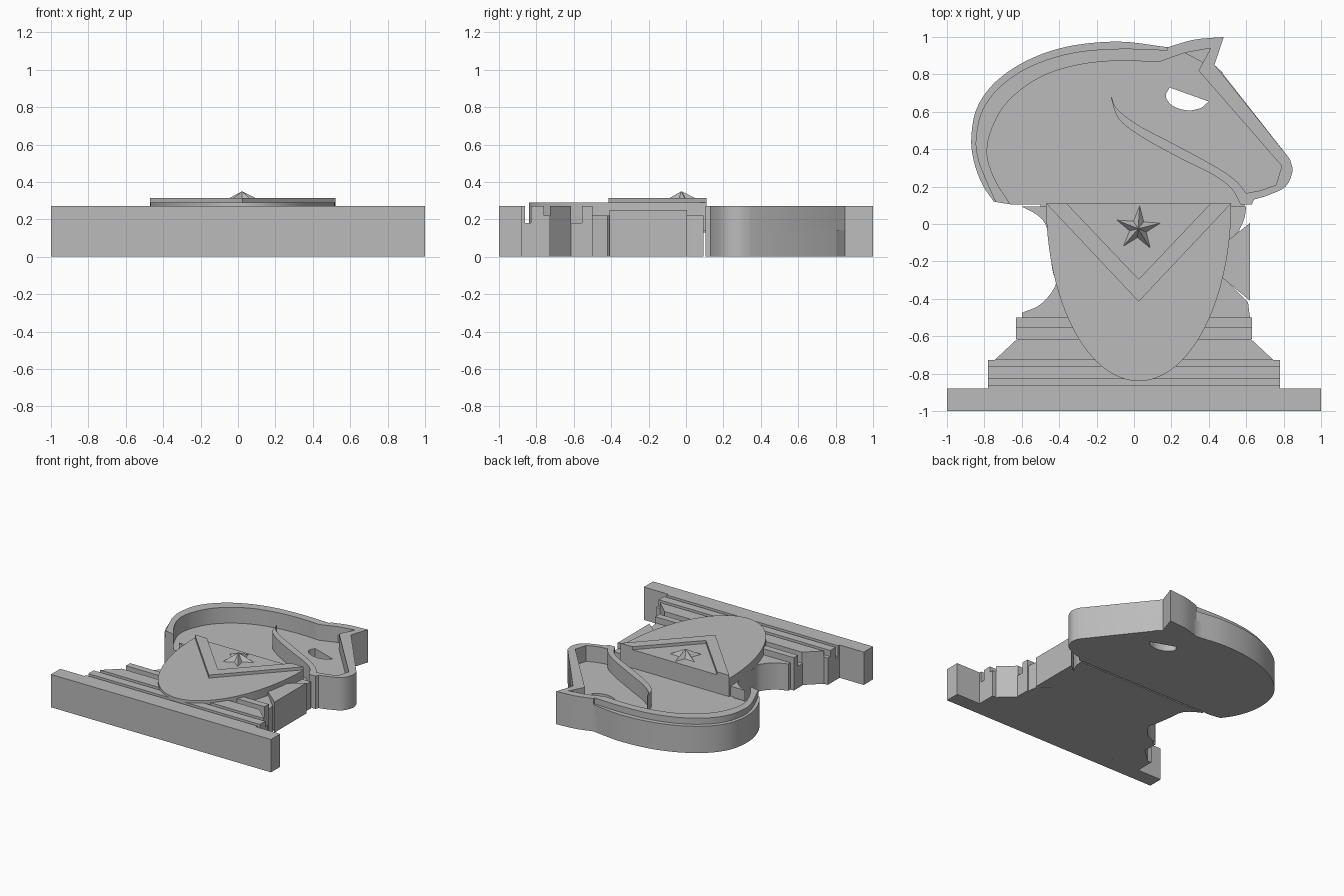
import bpy, bmesh, math
from mathutils import Vector

cube = bpy.data.objects.get("Cube")
if cube:
    bpy.data.objects.remove(cube, do_unlink=True)

grey = bpy.data.materials.new("stone grey")
grey.use_nodes = True
COLOUR = (0.5, 0.5, 0.5, 1)
grey.diffuse_color = COLOUR
grey.node_tree.nodes["Principled BSDF"].inputs["Base Color"].default_value = COLOUR


def finish(name, mesh):
    """Weld, orient, colour and link a mesh."""
    bm = bmesh.new()
    bm.from_mesh(mesh)
    bmesh.ops.remove_doubles(bm, verts=bm.verts, dist=1e-4)
    bmesh.ops.recalc_face_normals(bm, faces=bm.faces)
    bm.to_mesh(mesh)
    bm.free()
    mesh.materials.clear()
    mesh.materials.append(grey)
    obj = bpy.data.objects.new(name, mesh)
    bpy.context.collection.objects.link(obj)
    bpy.ops.object.select_all(action='DESELECT')
    obj.select_set(True)
    bpy.context.view_layer.objects.active = obj
    bpy.ops.object.shade_smooth_by_angle(angle=math.radians(25))
    return obj


def plate(name, outline, z0, z1, holes=()):
    """Flat outline, with optional holes, extruded from z0 to z1."""
    curve = bpy.data.curves.new(name, 'CURVE')
    curve.dimensions = '2D'
    curve.fill_mode = 'BOTH'
    curve.extrude = (z1 - z0) / 2
    for loop in (outline, *holes):
        spline = curve.splines.new('POLY')
        spline.points.add(len(loop) - 1)
        for p, (x, y) in zip(spline.points, loop):
            p.co = (x, y, 0, 1)
        spline.use_cyclic_u = True
    temp = bpy.data.objects.new(name + " helper", curve)
    bpy.context.collection.objects.link(temp)
    deps = bpy.context.evaluated_depsgraph_get()
    mesh = bpy.data.meshes.new_from_object(temp.evaluated_get(deps))
    bpy.data.objects.remove(temp, do_unlink=True)
    for v in mesh.vertices:
        v.co.z += (z0 + z1) / 2
    return finish(name, mesh)


def smooth(points, n=5):
    """Open Catmull-Rom path through the points."""
    pts = [Vector(p) for p in points]
    pts = [2 * pts[0] - pts[1]] + pts + [2 * pts[-1] - pts[-2]]
    out = []
    for a, b, c, d in zip(pts, pts[1:], pts[2:], pts[3:]):
        for i in range(n):
            t = i / n
            out.append(tuple(0.5 * (2 * b + (c - a) * t + (2 * a - 5 * b + 4 * c - d) * t * t
                                    + (3 * b - a - 3 * c + d) * t ** 3)))
    return out + [tuple(pts[-2])]


# Stepped pedestal: near y, far y, half width at each, height
tiers = [
    ("base_slab", -1, -0.88, 1, 1, 0.27),
    ("lower_lip", -0.88, -0.862, 0.78, 0.78, 0.27),
    ("lower_groove", -0.862, -0.83, 0.78, 0.78, 0.18),
    ("lower_band", -0.83, -0.76, 0.78, 0.78, 0.27),
    ("lower_step", -0.76, -0.727, 0.78, 0.78, 0.22),
    ("sloped_band", -0.727, -0.615, 0.745, 0.625, 0.27),
    ("upper_groove", -0.615, -0.555, 0.63, 0.63, 0.18),
    ("upper_band", -0.555, -0.5, 0.63, 0.63, 0.27),
]
for name, y0, y1, w0, w1, top in tiers:
    plate(name, [(-w0, y0), (w0, y0), (w1, y1), (-w1, y1)], 0, top)

# Neck with its flared sides, and the mane tuft on its left
neck_right = smooth([(-0.6, 0.093), (-0.52, 0.05), (-0.47, -0.01), (-0.455, -0.12),
                     (-0.435, -0.25), (-0.42, -0.33), (-0.5, -0.43), (-0.6, -0.475)])
neck_left = [(0.62, -0.5), (0.61, -0.42), (0.48, -0.29), (0.49, -0.2), (0.515, -0.08)]
neck_left += smooth([(0.56, -0.04), (0.59, 0.03), (0.6, 0.093)], 4)
plate("neck", neck_right + [(-0.6, -0.5)] + neck_left, 0, 0.22)
plate("neck_tuft", [(0.47, -0.285), (0.62, -0.41), (0.62, 0.005), (0.5, -0.09)], 0, 0.25)
plate("neck_joint", [(-0.5, 0.08), (0.59, 0.08), (0.59, 0.115), (-0.5, 0.115)], 0.13, 0.139)

# Head outlines
mane_outer = smooth([(-0.75, 0.12), (-0.81, 0.21), (-0.855, 0.33), (-0.87, 0.46), (-0.84, 0.62),
                     (-0.74, 0.76), (-0.57, 0.875), (-0.35, 0.95), (-0.08, 0.975), (0.18, 0.945)])
mane_step = smooth([(-0.74, 0.118), (-0.79, 0.23), (-0.835, 0.35), (-0.845, 0.46), (-0.81, 0.61),
                    (-0.71, 0.74), (-0.55, 0.845), (-0.33, 0.915), (-0.08, 0.937), (0.18, 0.93)])
mane_inner = smooth([(-0.66, 0.105), (-0.74, 0.23), (-0.785, 0.37), (-0.76, 0.51), (-0.67, 0.66),
                     (-0.5, 0.785), (-0.3, 0.85), (-0.08, 0.873), (0.13, 0.865)])
ear = smooth([(0.18, 0.945), (0.32, 0.985), (0.48, 1.0)], 4) + [(0.43, 0.85)]
nose = smooth([(0.835, 0.345), (0.847, 0.28), (0.81, 0.2), (0.72, 0.155), (0.64, 0.13)])
nose += [(0.63, 0.105)]
eye = [(0.19, 0.73), (0.4, 0.655)] + smooth(
    [(0.36, 0.62), (0.29, 0.607), (0.21, 0.63), (0.17, 0.68), (0.19, 0.73)])[:-1]

# Head floor with the eye opening
plate("head_floor", mane_outer + ear[1:] + [(0.48, 0.805), (0.47, 0.81)] + nose + [(-0.66, 0.105)],
      0, 0.14, [eye])

# Low outer ledge around the mane
plate("mane_ledge", mane_outer + mane_step[::-1], 0.14, 0.22)

# Raised rim running over the mane, ear, face and jaw
jaw_lower = smooth([(0.57, 0.105), (0.52, 0.19), (0.42, 0.265), (0.25, 0.35), (0.05, 0.46),
                    (-0.08, 0.56), (-0.125, 0.68)])
jaw_upper = smooth([(-0.12, 0.68), (-0.09, 0.615), (0.02, 0.53), (0.2, 0.435), (0.43, 0.31),
                    (0.54, 0.235), (0.6, 0.165)])
face_inner = [(0.68, 0.18), (0.76, 0.21), (0.79, 0.31), (0.345, 0.82), (0.41, 0.94),
              (0.27, 0.915)]
plate("head_rim", mane_step + ear + [(0.46, 0.815)] + nose + jaw_lower + jaw_upper
      + face_inner + mane_inner[::-1], 0.14, 0.27)
plate("inner_ear", [(0.27, 0.915), (0.37, 0.862), (0.41, 0.94)], 0.14, 0.2)

# Chest shield: half ellipse with a raised chevron
shield = [(0.025 + 0.495 * math.cos(a), 0.11 + 0.95 * math.sin(a))
          for a in (math.pi * (1 + i / 48) for i in range(49))]
plate("chest_shield", shield, 0.14, 0.29)
plate("chevron", [(-0.47, 0.11), (0.025, -0.415), (0.52, 0.11), (0.41, 0.11),
                  (0.025, -0.295), (-0.36, 0.11)], 0.29, 0.315)

# Faceted star
centre = Vector((0.022, -0.025))
bm = bmesh.new()
apex = bm.verts.new((*centre, 0.35))
ring = []
for i in range(10):
    r, a = (0.048 if i % 2 else 0.124), math.radians(86 + 36 * i)
    ring.append(bm.verts.new((centre.x + r * math.cos(a), centre.y + r * math.sin(a), 0.289)))
for i in range(10):
    bm.faces.new((apex, ring[i], ring[(i + 1) % 10]))
bm.faces.new(ring[::-1])
star_mesh = bpy.data.meshes.new("star")
bm.to_mesh(star_mesh)
bm.free()
star = finish("star", star_mesh)
star.data.polygons.foreach_set("use_smooth", [False] * len(star.data.polygons))
